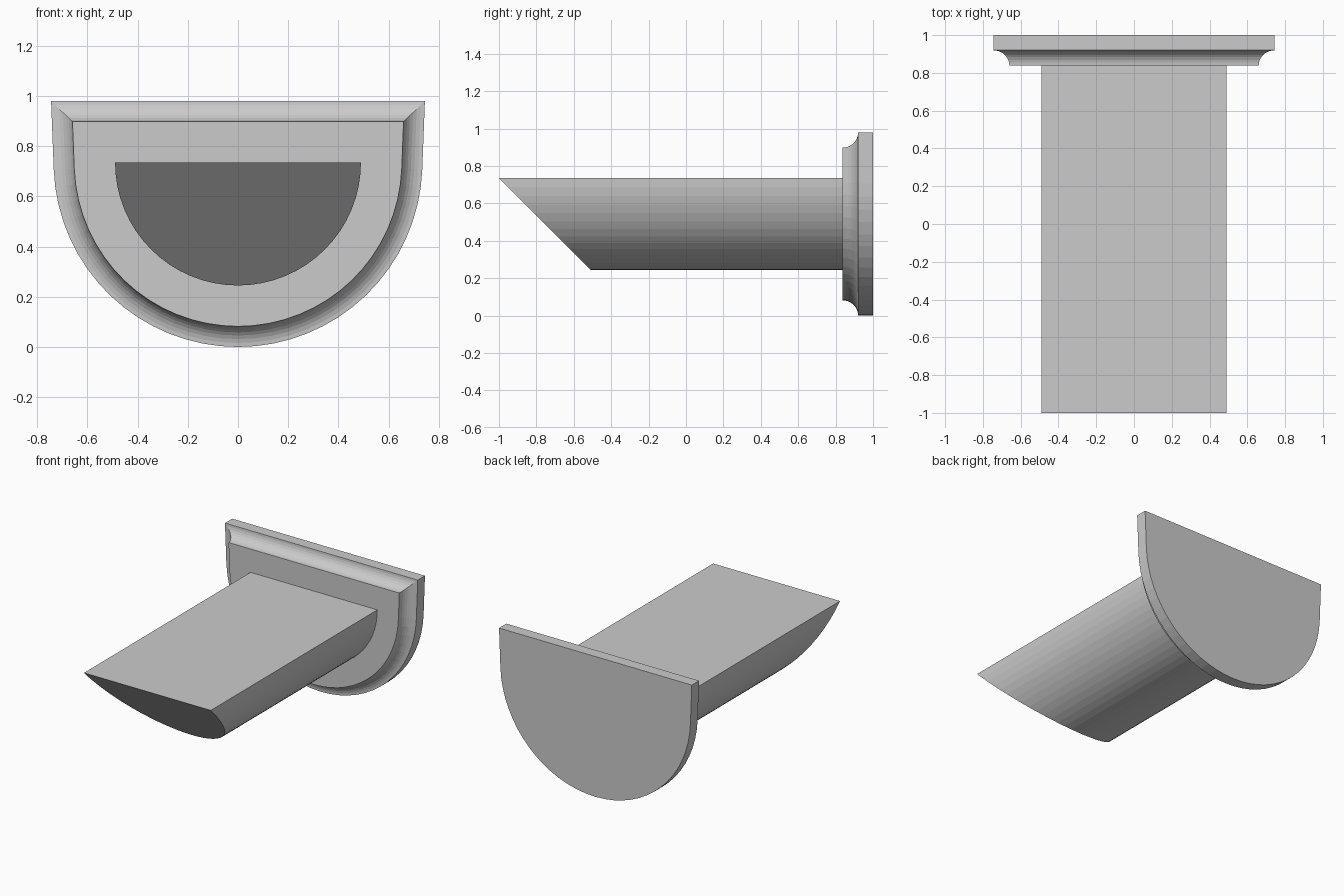
import bpy, bmesh
from math import sin, cos, pi, radians

if "Cube" in bpy.data.objects:
    bpy.data.objects.remove(bpy.data.objects["Cube"])

SEG = 32        # facets on each half-round
R, CZ = 0.735, 0.735          # flange half-round radius and centre height
TOP, LIP = 0.98, 0.082        # flange top, cove size
TILT = radians(2.2)           # slight outward lean of the flange sides


def loft(name, rings):
    """Skin a list of equal-length closed rings and cap both ends."""
    bm = bmesh.new()
    loops = [[bm.verts.new(p) for p in ring] for ring in rings]
    n = len(loops[0])
    for a, b in zip(loops, loops[1:]):
        for i in range(n):
            j = (i + 1) % n
            bm.faces.new((a[i], a[j], b[j], b[i]))
    bm.faces.new(loops[0])
    bm.faces.new(loops[-1])
    bmesh.ops.recalc_face_normals(bm, faces=bm.faces)
    mesh = bpy.data.meshes.new(name)
    bm.to_mesh(mesh)
    bm.free()
    obj = bpy.data.objects.new(name, mesh)
    bpy.context.collection.objects.link(obj)
    return obj


def arc(r, tilt=0.0):
    """Lower half-round from left to right, as (x, z)."""
    start, end = pi + tilt, 2 * pi - tilt
    angles = [start + (end - start) * i / SEG for i in range(SEG + 1)]
    return [(r * cos(a), CZ + r * sin(a)) for a in angles]


def flange_ring(inset, y):
    """Flange outline moved inwards by inset, with straight sides tangent to the arc."""
    r, z = R - inset, TOP - inset
    x = (r + (z - CZ) * sin(TILT)) / cos(TILT)
    outline = [(-x, z)] + arc(r, TILT) + [(x, z)]
    return [(px, y, pz) for px, pz in outline]


# Wall flange with a hollow cove around its front edge
cove = [(LIP * cos(t), 0.838 + LIP * sin(t)) for t in (i * pi / 16 for i in range(9))]
loft("wall_flange", [flange_ring(d, y) for d, y in cove + [(0.0, 1.0)]])

# Half-round spout, its front cut back at 45 degrees
section = arc(0.49)
loft("spout", [[(x, -1 + CZ - z, z) for x, z in section],
               [(x, 0.85, z) for x, z in section]])
